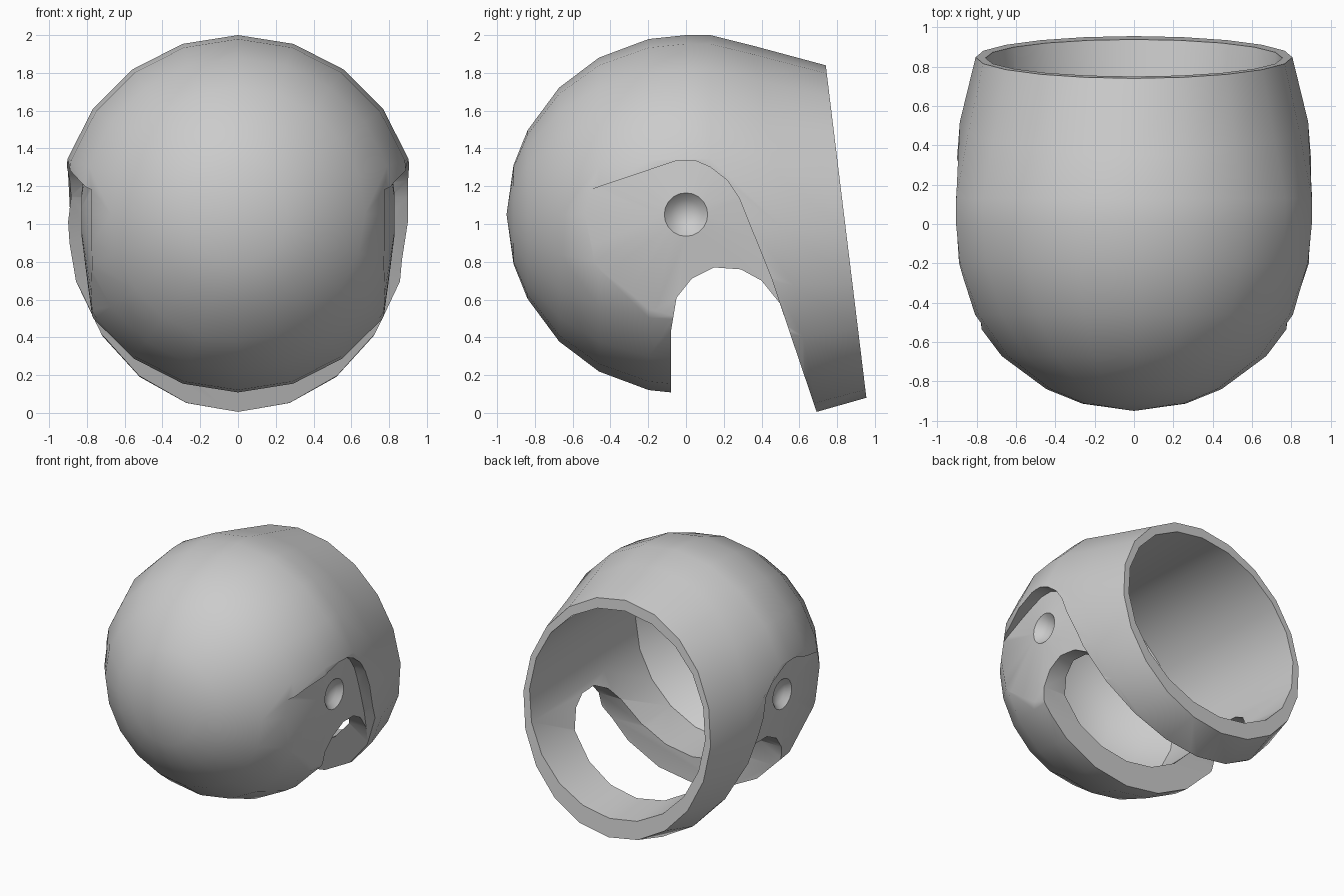
import bpy, bmesh
from math import sin, cos, pi, radians
from mathutils import Vector

cube = bpy.data.objects.get("Cube")
if cube:
    bpy.data.objects.remove(cube, do_unlink=True)

SEG = 20
CZ = 1.05  # height of the sphere centre

grey = bpy.data.materials.new("plain_grey")
grey.use_nodes = True
grey.diffuse_color = (0.6, 0.6, 0.6, 1)
grey.node_tree.nodes["Principled BSDF"].inputs["Base Color"].default_value = (0.6, 0.6, 0.6, 1)


def loft(name, rings):
    """Closed solid through a list of equal-length point rings."""
    bm = bmesh.new()
    loops = [[bm.verts.new(p) for p in ring] for ring in rings]
    n = len(loops[0])
    for a, b in zip(loops, loops[1:]):
        for i in range(n):
            j = (i + 1) % n
            bm.faces.new((a[i], a[j], b[j], b[i]))
    bm.faces.new(loops[0][::-1])
    bm.faces.new(loops[-1])
    bmesh.ops.remove_doubles(bm, verts=bm.verts, dist=1e-4)
    bmesh.ops.recalc_face_normals(bm, faces=bm.faces)
    mesh = bpy.data.meshes.new(name)
    bm.to_mesh(mesh)
    bm.free()
    mesh.materials.append(grey)
    obj = bpy.data.objects.new(name, mesh)
    bpy.context.collection.objects.link(obj)
    return obj


def prism(name, outline, x0, x1):
    return loft(name, [[(x, y, z) for y, z in outline] for x in (x0, x1)])


def boolean(obj, cutter, operation):
    mod = obj.modifiers.new("cut", "BOOLEAN")
    mod.object, mod.operation, mod.solver = cutter, operation, "EXACT"
    bpy.context.view_layer.objects.active = obj
    bpy.ops.object.modifier_apply(modifier=mod.name)
    bpy.data.objects.remove(cutter, do_unlink=True)


def section(top, bottom, half_width, limit=9):
    """Ellipse between a top and a bottom (y, z) point, with flattened sides."""
    t, b = Vector((0, *top)), Vector((0, *bottom))
    ring = []
    for i in range(SEG):
        a = 2 * pi * i / SEG
        x = max(-limit, min(limit, half_width * sin(a)))
        ring.append((t + b) / 2 + (t - b) / 2 * cos(a) + Vector((x, 0, 0)))
    return ring


def shell(name, radius, angles, back):
    """Round front that runs into the given sections at the back."""
    rings = []
    for angle in angles:
        y, r = -radius * cos(radians(angle)), radius * sin(radians(angle))
        rings.append(section((y, CZ + r), (y, CZ - r), r, 0.915))
    return loft(name, rings + back)


# Helmet body: round front, straight back part and tilted neck ring
helmet = shell("helmet_shell", 0.95, (0, 16, 28, 45, 61, 78), [
    section((0.0, 2.0), (0.0, 0.1), 0.95, 0.915),
    section((0.13, 2.0), (0.13, 0.1), 0.95, 0.915),
    section((0.35, 1.945), (0.69, 0.005), 0.885),
    section((0.74, 1.84), (0.955, 0.08), 0.805)])

# Side recesses with a cone-shaped floor and a round dimple
recess_outline = [
    (-1.1, 0.98), (-1.1, -0.3), (0.795, -0.3), (0.45, 0.72), (0.28, 1.14),
    (0.22, 1.23), (0.13, 1.3), (0.05, 1.335), (-0.05, 1.335), (-0.54, 1.17)]
floor = [(0.765, 0), (0.772, 0.04), (0.79, 0.08), (0.828, 0.115),
         (0.6, 1.9), (1.3, 1.9), (1.3, 0)]
for side in (1, -1):
    recess = loft("recess", [
        [(side * x, r * cos(2 * pi * i / SEG), CZ + r * sin(2 * pi * i / SEG)) for i in range(SEG)]
        for x, r in floor])
    boolean(recess, prism("recess_trim", recess_outline, side * 0.3, side * 1.2), "INTERSECT")
    boolean(helmet, recess, "DIFFERENCE")

# Hollow: straight tube with a rounded front end
hollow = shell("hollow", 0.86, (0, 16, 28, 45, 59.4), [
    section((0.0, 1.79), (0.0, 0.31), 0.74),
    section((0.75, 1.76), (0.938, 0.22), 0.755),
    section((0.95, 1.75), (1.14, 0.2), 0.755)])
boolean(helmet, hollow, "DIFFERENCE")

# Arched gap between chin and neck ring
gap = [
    (-0.08, -0.3), (-0.08, 0.43), (-0.05, 0.61), (0.03, 0.71), (0.15, 0.77),
    (0.29, 0.76), (0.4, 0.7), (0.497, 0.58), (0.795, -0.3)]
boolean(helmet, prism("gap", gap, -1.3, 1.3), "DIFFERENCE")

bpy.ops.object.select_all(action="DESELECT")
helmet.select_set(True)
bpy.context.view_layer.objects.active = helmet
bpy.ops.object.shade_smooth_by_angle(angle=radians(34))
